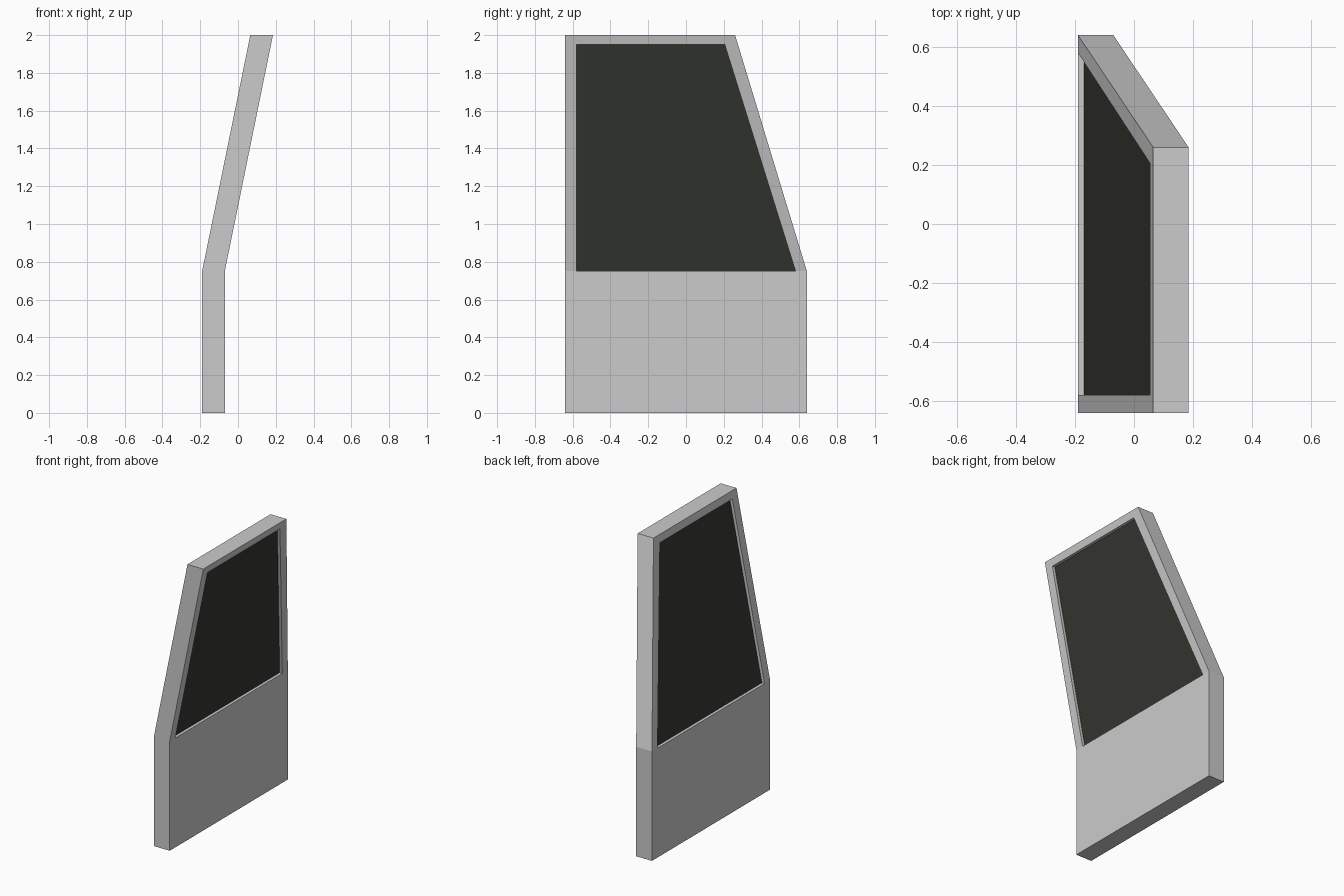
import bpy, bmesh
from mathutils import Vector

if "Cube" in bpy.data.objects:
    bpy.data.objects.remove(bpy.data.objects["Cube"])

SILL, TOP = 0.75, 2.0
LEAN = 0.255 / (TOP - SILL)


def slab(name, polys, x0, thickness):
    """Extrude side-view (y, z) polygons along x; everything above the sill leans over."""
    bm = bmesh.new()
    verts = {}
    for poly in polys:
        for y, z in poly:
            if (y, z) not in verts:
                verts[y, z] = bm.verts.new((x0 + LEAN * max(0, z - SILL), y, z))
        bm.faces.new([verts[p] for p in poly])
    ext = bmesh.ops.extrude_face_region(bm, geom=bm.faces[:], use_keep_orig=True)
    new = [g for g in ext["geom"] if isinstance(g, bmesh.types.BMVert)]
    bmesh.ops.translate(bm, verts=new, vec=Vector((thickness, 0, 0)))
    bmesh.ops.recalc_face_normals(bm, faces=bm.faces[:])
    me = bpy.data.meshes.new(name)
    bm.to_mesh(me)
    bm.free()
    ob = bpy.data.objects.new(name, me)
    bpy.context.collection.objects.link(ob)
    return ob


# Outer outline of the window frame and the opening inside it
outer = [(-0.64, SILL), (-0.64, TOP), (0.26, TOP), (0.64, SILL)]
inner = [(-0.58, SILL), (-0.58, 1.95), (0.205, 1.95), (0.58, SILL)]

# Door: lower panel plus mitred rear post, header and slanted front post
panel = [(-0.64, 0.0), outer[0], inner[0], inner[3], outer[3], (0.64, 0.0)]
frame = [[outer[i], outer[i + 1], inner[i + 1], inner[i]] for i in range(3)]
slab("door_body", [panel] + frame, -0.19, 0.12)

# Dark window pane, recessed on both sides
glass = slab("window_pane", [inner], -0.17, 0.08)
mat = bpy.data.materials.new("dark_glass")
mat.diffuse_color = (0.035, 0.038, 0.03, 1)
mat.use_nodes = True
mat.node_tree.nodes["Principled BSDF"].inputs["Base Color"].default_value = mat.diffuse_color
glass.data.materials.append(mat)
